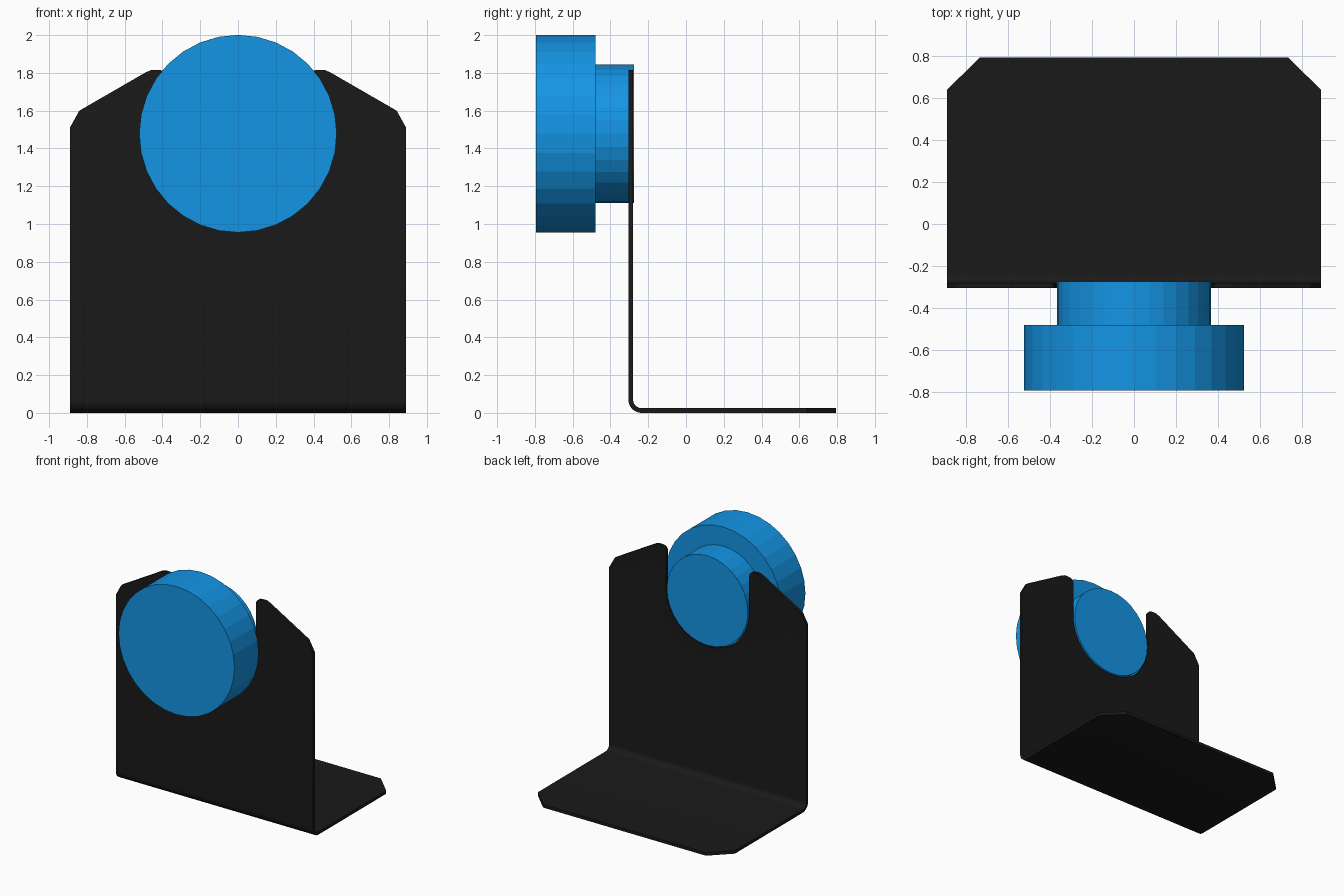
import bpy, bmesh
from math import sin, cos, pi, radians

if "Cube" in bpy.data.objects:
    bpy.data.objects.remove(bpy.data.objects["Cube"])

FRONT, HALF_W, BEND, THICK = -0.305, 0.89, 0.07, 0.025
AXIS_Z, SLOT_R = 1.478, 0.375


def material(name, color):
    m = bpy.data.materials.new(name)
    m.diffuse_color = (*color, 1)
    m.use_nodes = True
    m.node_tree.nodes["Principled BSDF"].inputs["Base Color"].default_value = m.diffuse_color
    return m


def make_object(name, bm, mat):
    me = bpy.data.meshes.new(name)
    bm.to_mesh(me)
    bm.free()
    me.materials.append(mat)
    ob = bpy.data.objects.new(name, me)
    bpy.context.collection.objects.link(ob)
    return ob


black = material("black", (0.01, 0.01, 0.01))
blue = material("blue", (0.007, 0.3, 0.78))

# Bracket: outer skin of a bent sheet, thickened inwards
bm = bmesh.new()

# Bend rows, from the wall down to the base
rows = []
for i in range(9):
    a = pi / 2 * i / 8
    y, z = FRONT + BEND * (1 - cos(a)), BEND * (1 - sin(a))
    rows.append([bm.verts.new((x, y, z)) for x in (-HALF_W, HALF_W)])
for (l0, r0), (l1, r1) in zip(rows, rows[1:]):
    bm.faces.new((l1, r1, r0, l0))

# Wall: right half outline down into the U slot, then mirrored
right = [(HALF_W, 1.51), (0.84, 1.60), (0.49, 1.802), (0.46, 1.815)]
for i in range(6):
    a = pi / 2 * (1 + i / 5)
    right.append((SLOT_R + 0.04 + 0.04 * cos(a), 1.775 + 0.04 * sin(a)))
for i in range(16):
    a = -pi / 2 * i / 16
    right.append((SLOT_R * cos(a), AXIS_Z + SLOT_R * sin(a)))
outline = right + [(0, AXIS_Z - SLOT_R)] + [(-x, z) for x, z in reversed(right)]
wall = [bm.verts.new((x, FRONT, z)) for x, z in outline]
bm.faces.new(rows[0][::-1][1:] + rows[0][1:] + wall)

# Base with two clipped back corners
base = [bm.verts.new((x, y, 0)) for x, y in
        ((-HALF_W, 0.64), (-0.735, 0.793), (0.735, 0.793), (HALF_W, 0.64))]
bm.faces.new([rows[-1][0]] + base + [rows[-1][1]])

bracket = make_object("bracket", bm, black)
mod = bracket.modifiers.new("thickness", 'SOLIDIFY')
mod.thickness, mod.offset, mod.use_even_offset = THICK, -1, True
bpy.context.view_layer.objects.active = bracket
bracket.select_set(True)
bpy.ops.object.modifier_apply(modifier=mod.name)
bpy.ops.object.shade_smooth_by_angle(angle=radians(30))

# Knob: stepped 32-sided turning, wide head in front and hub in the slot
bm = bmesh.new()
profile = [(0.523, -0.793), (0.523, -0.48), (0.366, -0.48), (0.366, -0.275)]
rings = [[bm.verts.new((r * sin(2 * pi * i / 32), y, AXIS_Z + r * cos(2 * pi * i / 32)))
          for i in range(32)] for r, y in profile]
for a, b in zip(rings, rings[1:]):
    for i in range(32):
        j = (i + 1) % 32
        bm.faces.new((a[i], a[j], b[j], b[i]))
bm.faces.new(rings[0])
bm.faces.new(rings[-1])
bmesh.ops.recalc_face_normals(bm, faces=bm.faces)
make_object("knob", bm, blue)
